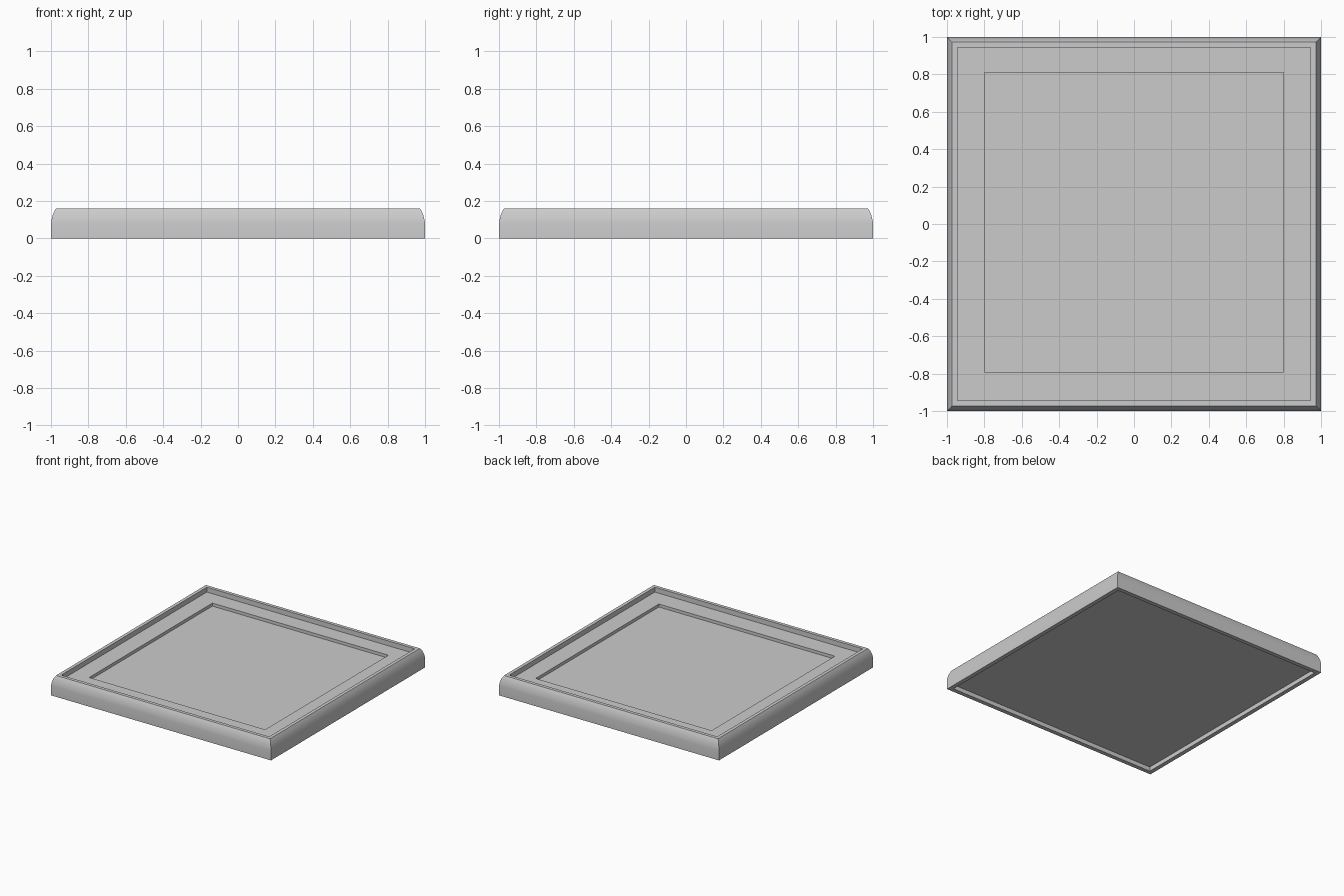
import bpy, bmesh

if "Cube" in bpy.data.objects:
    bpy.data.objects.remove(bpy.data.objects["Cube"])


def square_part(name, profile, cap=None):
    """Sweep a (half_width, z, y_shift) profile around a square; cap 'top' or 'bottom'."""
    bm = bmesh.new()
    rings = []
    for r, z, dy in profile:
        rings.append([bm.verts.new((sx * r, sy * r + dy, z))
                      for sx, sy in ((-1, -1), (1, -1), (1, 1), (-1, 1))])
    for a, b in zip(rings, rings[1:]):
        for k in range(4):
            n = (k + 1) % 4
            bm.faces.new((a[k], a[n], b[n], b[k]))
    if cap == 'top':
        bm.faces.new(rings[-1])
    elif cap == 'bottom':
        bm.faces.new(rings[0][::-1])
    mesh = bpy.data.meshes.new(name)
    bm.to_mesh(mesh)
    bm.free()
    obj = bpy.data.objects.new(name, mesh)
    bpy.context.collection.objects.link(obj)
    bpy.ops.object.select_all(action='DESELECT')
    obj.select_set(True)
    bpy.context.view_layer.objects.active = obj
    bpy.ops.object.shade_smooth_by_angle(angle=0.5)
    return obj


# Raised border: foot rim, rounded outer wall, narrow lip, inner wall
square_part("border_frame", [
    (0.965, 0.035, 0), (0.965, 0, 0), (1, 0, 0), (1, 0.08, 0),
    (0.997, 0.10, 0), (0.992, 0.12, 0), (0.984, 0.142, 0),
    (0.973, 0.16, 0), (0.945, 0.16, 0), (0.945, 0.12, 0)])

# Top panel with the sunken square, set slightly towards the back
square_part("top_panel", [
    (0.945, 0.12, 0), (0.80, 0.12, 0.01), (0.80, 0.095, 0.01)], cap='top')

# Recessed underside
square_part("underside_panel", [(0.965, 0.035, 0)], cap='bottom')
